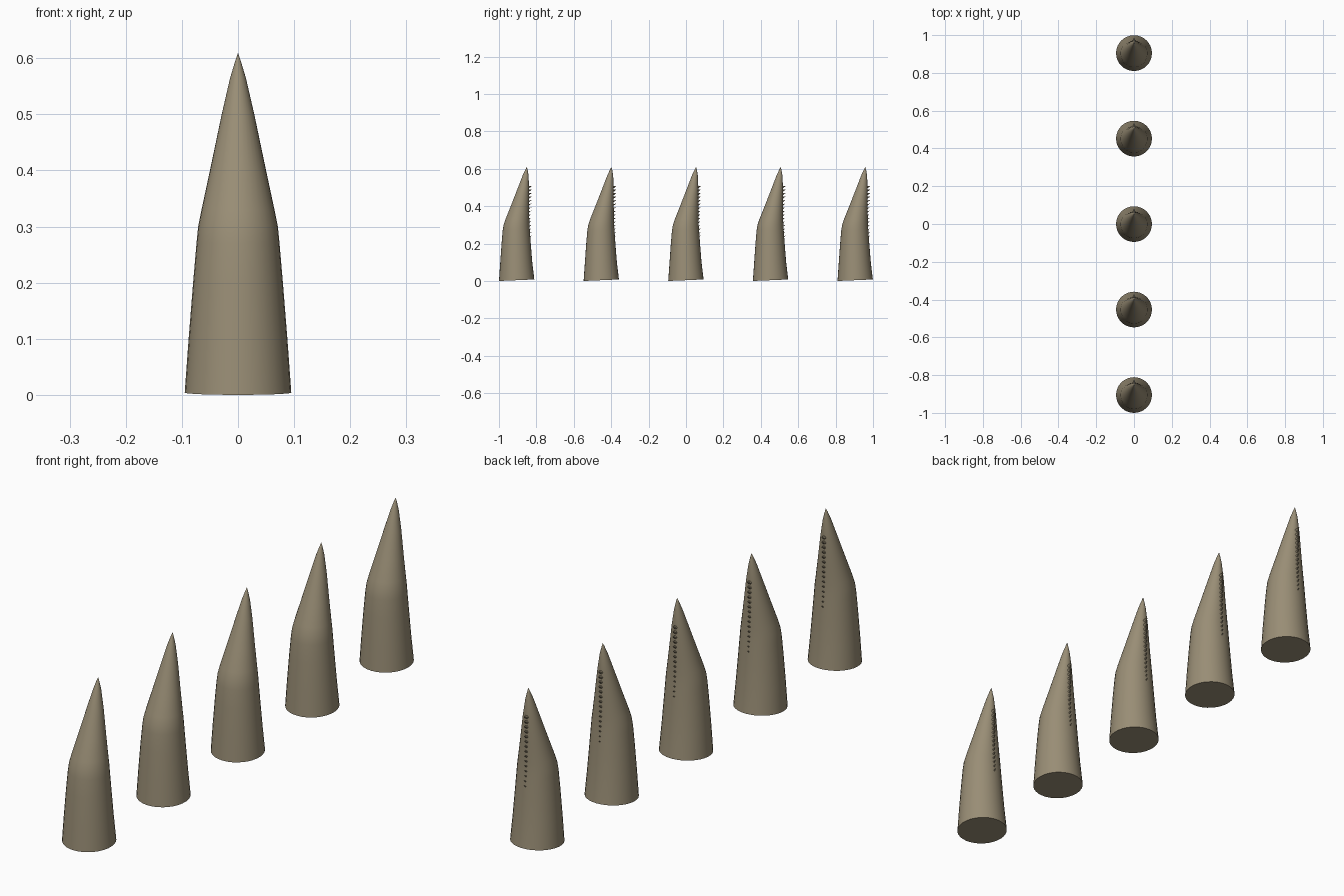
import bpy, bmesh, math
from mathutils import Vector

cube = bpy.data.objects.get("Cube")
if cube:
    bpy.data.objects.remove(cube, do_unlink=True)


def make_material(name, rgb):
    mat = bpy.data.materials.new(name)
    mat.use_nodes = True
    mat.diffuse_color = (*rgb, 1)
    mat.node_tree.nodes["Principled BSDF"].inputs["Base Color"].default_value = (*rgb, 1)
    return mat


horn = make_material("horn tan", (0.32, 0.27, 0.18))

SIDES = 32
# Rings of the spike: height, front edge, back edge, half width
RINGS = [(0.004, -0.095, 0.094, 0.095), (0.10, -0.088, 0.083, 0.088),
         (0.20, -0.081, 0.075, 0.080), (0.27, -0.075, 0.070, 0.074),
         (0.30, -0.070, 0.068, 0.071), (0.33, -0.060, 0.067, 0.065),
         (0.40, -0.032, 0.066, 0.050), (0.50, 0.007, 0.066, 0.029),
         (0.565, 0.032, 0.063, 0.014), (0.595, 0.046, 0.058, 0.005)]
TIP = (0, 0.054, 0.61)


def back_edge(z):
    for (z0, _, b0, _), (z1, _, b1, _) in zip(RINGS, RINGS[1:]):
        if z0 <= z <= z1:
            return b0 + (b1 - b0) * (z - z0) / (z1 - z0)


def finish(bm, name, mat, y):
    bmesh.ops.recalc_face_normals(bm, faces=bm.faces)
    mesh = bpy.data.meshes.new(name)
    bm.to_mesh(mesh)
    bm.free()
    mesh.materials.append(mat)
    obj = bpy.data.objects.new(name, mesh)
    bpy.context.collection.objects.link(obj)
    obj.location.y = y
    return obj


def build_spike(name, y):
    bm = bmesh.new()
    loops = []
    for i, (z, front, back, half) in enumerate(RINGS):
        mid, depth = (front + back) / 2, (back - front) / 2
        ring = []
        for k in range(SIDES):
            a = math.tau * k / SIDES
            # The foot is cut at a slight slant
            slant = 0.004 * math.sin(a) if i == 0 else 0
            ring.append(bm.verts.new((half * math.cos(a), mid + depth * math.sin(a), z + slant)))
        loops.append(ring)
    for low, high in zip(loops, loops[1:]):
        for k in range(SIDES):
            n = (k + 1) % SIDES
            bm.faces.new((low[k], low[n], high[n], high[k]))
    tip = bm.verts.new(TIP)
    for k in range(SIDES):
        bm.faces.new((loops[-1][k], loops[-1][(k + 1) % SIDES], tip))
    bm.faces.new(loops[0])
    obj = finish(bm, name, horn, y)
    bpy.ops.object.select_all(action="DESELECT")
    obj.select_set(True)
    bpy.context.view_layer.objects.active = obj
    bpy.ops.object.shade_smooth_by_angle(angle=math.radians(40))


def build_teeth(name, y, count=15):
    # Small hooked barbs down the back, larger toward the tip
    bm = bmesh.new()
    for i in range(count):
        t = i / (count - 1)
        z = 0.235 + 0.265 * t
        size = 0.004 + 0.006 * t
        y0 = back_edge(z) - 0.004
        point = bm.verts.new((0, y0 + 0.012 + 0.007 * t, z + 0.008))
        base = [bm.verts.new(Vector((size * math.cos(a), y0, z + 0.9 * size * math.sin(a))))
                for a in (math.tau * k / 6 for k in range(6))]
        bm.faces.new(base)
        for k in range(6):
            bm.faces.new((base[k], base[(k + 1) % 6], point))
    finish(bm, name, horn, y)


for n in range(5):
    y = -0.905 + 0.4525 * n
    build_spike(f"spike_{n + 1}", y)
    build_teeth(f"spike_teeth_{n + 1}", y)
